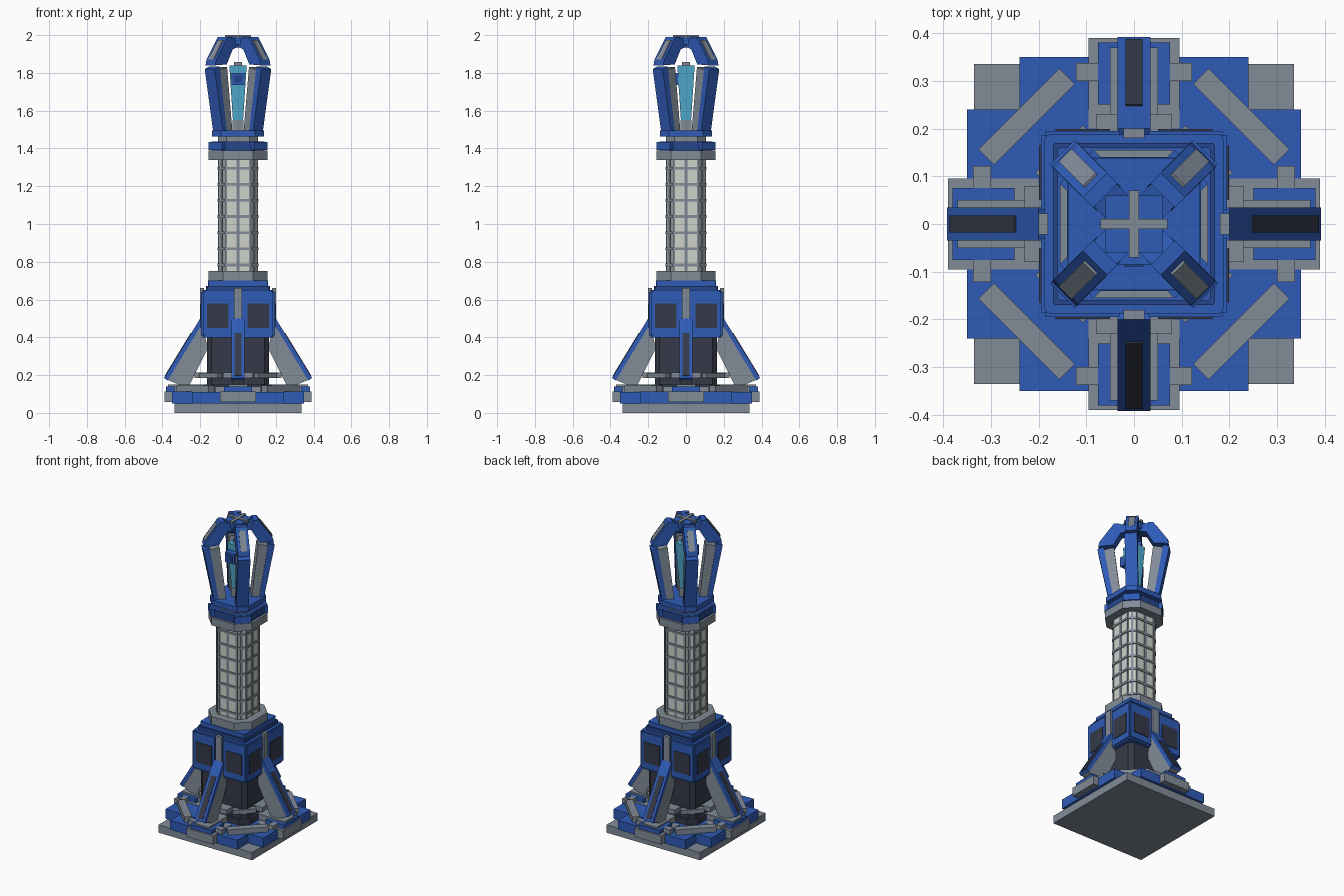
import bpy
from math import pi
from mathutils import Matrix, Vector

if "Cube" in bpy.data.objects:
    bpy.data.objects.remove(bpy.data.objects["Cube"], do_unlink=True)


def material(name, rgb):
    m = bpy.data.materials.new(name)
    m.use_nodes = True
    m.diffuse_color = (*rgb, 1)
    m.node_tree.nodes["Principled BSDF"].inputs["Base Color"].default_value = (*rgb, 1)
    return m


BLUE = material("armour blue", (0.028, 0.105, 0.47))
NAVY = material("navy trim", (0.018, 0.06, 0.26))
GREY = material("steel grey", (0.22, 0.26, 0.31))
DARK = material("charcoal", (0.035, 0.042, 0.065))
CREAM = material("pale stone", (0.62, 0.64, 0.59))
CYAN = material("crystal cyan", (0.08, 0.40, 0.62))

CARDINAL = [i * pi / 2 for i in range(4)]
DIAGONAL = [a + pi / 4 for a in CARDINAL]


def loft(name, lower, upper, mat, angle=0):
    """Solid between two matching rings of points, turned about the z axis."""
    n = len(lower)
    faces = [tuple(reversed(range(n))), tuple(range(n, 2 * n))]
    faces += [(i, (i + 1) % n, n + (i + 1) % n, n + i) for i in range(n)]
    mesh = bpy.data.meshes.new(name)
    turn = Matrix.Rotation(angle, 3, "Z")
    mesh.from_pydata([turn @ Vector(p) for p in lower + upper], [], faces)
    mesh.materials.append(mat)
    obj = bpy.data.objects.new(name, mesh)
    bpy.context.collection.objects.link(obj)
    return obj


def box(name, x, y, z, mat, angle=0):
    ring = [(x[0], y[0]), (x[1], y[0]), (x[1], y[1]), (x[0], y[1])]
    return loft(name, [(*p, z[0]) for p in ring], [(*p, z[1]) for p in ring], mat, angle)


def tier(name, half, flat, z0, z1, mat):
    """Square tier with cut corners; flat is half of each straight side."""
    h, f = half, flat
    ring = [(h, -f), (h, f), (f, h), (-f, h), (-h, f), (-h, -f), (-f, -h), (f, -h)]
    return loft(name, [(*p, z0) for p in ring], [(*p, z1) for p in ring], mat)


def rib(name, profile, width, mat, angle):
    """Extrude a (radius, height) profile sideways; profile runs anticlockwise."""
    w = width / 2
    return loft(name, [(r, w, z) for r, z in profile], [(r, -w, z) for r, z in profile], mat, angle)


def around(maker, name, angles, *args):
    for i, a in enumerate(angles):
        maker(f"{name}_{i + 1}", *args, a)


def mirrored(name, x, y, z, mat):
    """Box repeated on both sides of every cardinal direction."""
    around(box, name + "_a", CARDINAL, x, y, z, mat)
    around(box, name + "_b", CARDINAL, x, (-y[1], -y[0]), z, mat)


# Foundation and stepped plinth
box("foundation", (-0.335, 0.335), (-0.335, 0.335), (0, 0.05), GREY)
box("plinth_wide", (-0.35, 0.35), (-0.24, 0.24), (0.05, 0.112), BLUE)
box("plinth_deep", (-0.24, 0.24), (-0.35, 0.35), (0.05, 0.11), BLUE)
around(box, "foot_pad", CARDINAL, (0.2, 0.39), (-0.095, 0.095), (0.058, 0.114), GREY)
around(box, "foot_block", CARDINAL, (0.25, 0.38), (-0.075, 0.075), (0.114, 0.14), BLUE)
around(box, "foot_plate", CARDINAL, (0.16, 0.37), (-0.05, 0.05), (0.114, 0.15), GREY)
around(box, "corner_beam", DIAGONAL, (0.295, 0.341), (-0.12, 0.12), (0.11, 0.145), GREY)
mirrored("edge_stud", (0.3, 0.337), (0.075, 0.122), (0.11, 0.14), GREY)

# Lower tower
tier("lower_core", 0.165, 0.14, 0.11, 0.41, DARK)
tier("core_skirt", 0.18, 0.13, 0.11, 0.15, DARK)
around(box, "skirt_side", CARDINAL, (0.16, 0.23), (-0.08, 0.08), (0.185, 0.215), GREY)
around(box, "skirt_corner", DIAGONAL, (0.19, 0.222), (-0.07, 0.07), (0.185, 0.212), GREY)

# Armoured block with dark panels
tier("armour_block", 0.188, 0.178, 0.4, 0.65, BLUE)
mirrored("panel_frame", (0.186, 0.195), (0.03, 0.185), (0.41, 0.64), BLUE)
mirrored("dark_panel", (0.194, 0.199), (0.05, 0.165), (0.45, 0.58), DARK)
around(box, "block_spine", CARDINAL, (0.18, 0.2), (-0.022, 0.022), (0.46, 0.66), GREY)
tier("block_trim", 0.17, 0.165, 0.65, 0.672, NAVY)
tier("block_cap", 0.16, 0.155, 0.672, 0.7, BLUE)

# Sloping buttresses
around(rib, "buttress", CARDINAL,
       [(0.265, 0.13), (0.385, 0.18), (0.19, 0.485), (0.16, 0.34)], 0.064, GREY)
around(rib, "buttress_cover", CARDINAL,
       [(0.372, 0.172), (0.392, 0.185), (0.2, 0.5), (0.18, 0.488)], 0.07, BLUE)
around(rib, "buttress_inset", CARDINAL,
       [(0.382, 0.193), (0.388, 0.197), (0.25, 0.424), (0.244, 0.42)], 0.036, DARK)

# Pale column with a grid of straps
tier("lower_collar", 0.155, 0.08, 0.7, 0.75, GREY)
tier("column", 0.103, 0.068, 0.75, 1.34, CREAM)
for i in range(7):
    z = 0.783 + i * 0.0855
    tier(f"column_band_{i + 1}", 0.109, 0.071, z - 0.007, z + 0.007, GREY)
around(box, "centre_strap", CARDINAL, (0.09, 0.107), (-0.009, 0.009), (0.75, 1.34), GREY)
mirrored("side_strap", (0.09, 0.107), (0.058, 0.07), (0.75, 1.34), GREY)
around(box, "corner_strap", DIAGONAL, (0.11, 0.126), (-0.008, 0.008), (0.75, 1.34), GREY)
tier("upper_collar", 0.155, 0.08, 1.34, 1.388, GREY)

# Head base
tier("head_ring_lower", 0.14, 0.09, 1.388, 1.437, NAVY)
around(box, "ring_block", DIAGONAL, (0.12, 0.17), (-0.05, 0.05), (1.392, 1.435), BLUE)
tier("head_neck", 0.105, 0.06, 1.437, 1.462, GREY)
tier("head_ring_upper", 0.138, 0.09, 1.462, 1.495, BLUE)

# Claws: grey inside, blue outer shell, bent inward at the top
around(rib, "claw_lower", DIAGONAL,
       [(0.075, 1.49), (0.125, 1.49), (0.185, 1.815), (0.115, 1.83)], 0.066, GREY)
around(rib, "claw_shell", DIAGONAL,
       [(0.12, 1.49), (0.15, 1.495), (0.212, 1.82), (0.175, 1.835)], 0.074, BLUE)
around(rib, "claw_upper", DIAGONAL,
       [(0.12, 1.845), (0.207, 1.84), (0.2, 1.87), (0.115, 1.99), (0.085, 1.99), (0.075, 1.925)],
       0.072, BLUE)
around(rib, "claw_bridge", DIAGONAL,
       [(0.0, 1.945), (0.076, 1.925), (0.09, 1.988), (0.0, 1.965)], 0.068, BLUE)
around(rib, "claw_plate", DIAGONAL,
       [(0.19, 1.88), (0.204, 1.872), (0.132, 1.975), (0.125, 1.972)], 0.038, GREY)

# Crown
box("crown_cap", (-0.06, 0.06), (-0.06, 0.06), (1.95, 1.993), BLUE)
around(box, "crown_bar", CARDINAL[:2], (-0.07, 0.07), (-0.01, 0.01), (1.985, 2.0), GREY)

# Crystal on its pedestal
box("crystal_pedestal", (-0.03, 0.03), (-0.03, 0.03), (1.49, 1.55), GREY)
corners = [(-1, -1), (1, -1), (1, 1), (-1, 1)]
loft("crystal", [(x * 0.027, y * 0.027, 1.55) for x, y in corners],
     [(x * 0.046, y * 0.046, 1.84) for x, y in corners], CYAN)
box("crystal_cap", (-0.022, 0.022), (-0.022, 0.022), (1.84, 1.858), GREY)
box("crystal_module", (-0.034, 0.034), (-0.085, -0.03), (1.735, 1.8), BLUE)
box("module_face", (-0.02, 0.02), (-0.089, -0.084), (1.748, 1.787), NAVY)
